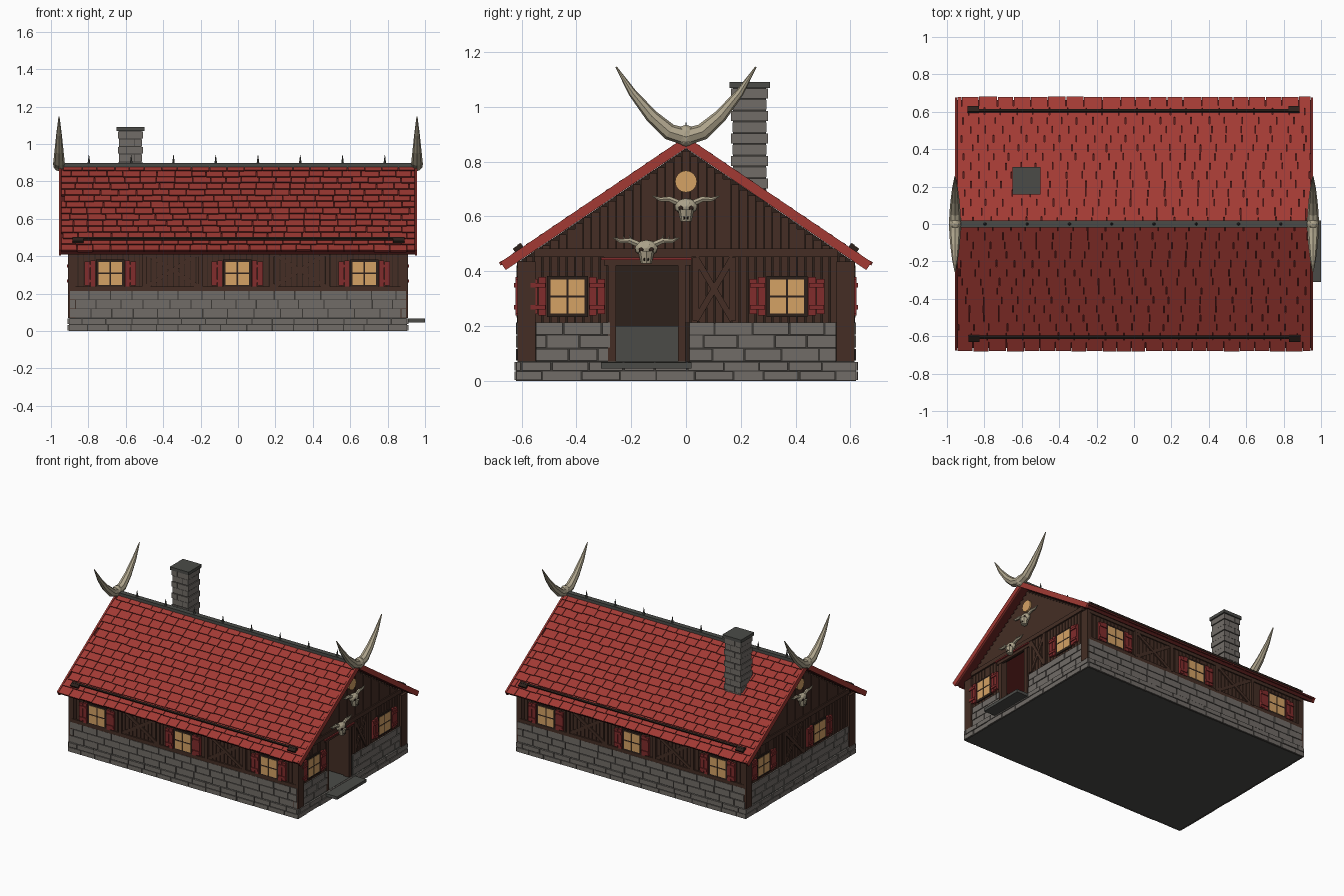
import bpy, bmesh, math, random
from mathutils import Matrix, Vector

random.seed(4)
if "Cube" in bpy.data.objects:
    bpy.data.objects.remove(bpy.data.objects["Cube"])


def material(name, r, g, b):
    m = bpy.data.materials.new(name)
    m.use_nodes = True
    m.diffuse_color = (r, g, b, 1)
    bsdf = next(n for n in m.node_tree.nodes if n.type == 'BSDF_PRINCIPLED')
    bsdf.inputs["Base Color"].default_value = (r, g, b, 1)
    bsdf.inputs["Roughness"].default_value = 0.9
    return m


ROOF = material("roof red", .36, .042, .034)
MAROON = material("dark maroon", .09, .012, .011)
SHUTTER = material("shutter red", .22, .025, .025)
TIMBER = material("timber brown", .058, .027, .018)
DARK = material("dark timber", .026, .015, .011)
STONE = material("stone grey", .165, .15, .135)
MORTAR = material("mortar grey", .045, .041, .037)
SLATE = material("slate", .07, .071, .064)
GLOW = material("window amber", .66, .36, .13)
BONE = material("bone", .42, .37, .26)

T = Matrix.Translation


def turn(angle, axis):
    return Matrix.Rotation(angle, 4, axis)


def side(k):
    """Frame of one wall: x to the right, -y outwards, z up."""
    return turn(k * math.pi / 2, 'Z')


class Part:
    def __init__(self, name, *mats):
        self.name, self.mats, self.bm = name, mats, bmesh.new()

    def paint(self, verts, mat):
        faces = {f for v in verts for f in v.link_faces}
        for f in faces:
            f.material_index = self.mats.index(mat or self.mats[0])
        return faces

    def box(self, M, x, y, z, mat=None, rot=Matrix()):
        """Box from (low, high) ranges, turned about its own centre."""
        mid = Vector([(a + b) / 2 for a, b in (x, y, z)])
        size = [abs(b - a) for a, b in (x, y, z)]
        mat4 = M @ T(mid) @ rot @ Matrix.Diagonal((*size, 1))
        return self.paint(bmesh.ops.create_cube(self.bm, size=1, matrix=mat4)["verts"], mat)

    def ball(self, M, centre, size, mat=None):
        mat4 = M @ T(centre) @ Matrix.Diagonal((*size, 1))
        self.paint(bmesh.ops.create_icosphere(self.bm, subdivisions=2, radius=1, matrix=mat4)["verts"], mat)

    def cone(self, M, r1, r2, depth, sides=8, mat=None):
        self.paint(bmesh.ops.create_cone(self.bm, cap_ends=True, segments=sides, radius1=r1,
                                         radius2=r2, depth=depth, matrix=M)["verts"], mat)

    def tube(self, M, points, radii, mat=None, sides=8):
        rings, pts = [], [Vector(p) for p in points]
        for i, (p, r) in enumerate(zip(pts, radii)):
            q = (pts[min(i + 1, len(pts) - 1)] - pts[max(i - 1, 0)]).to_track_quat('Z', 'Y')
            angles = [2 * math.pi * j / sides for j in range(sides)]
            rings.append([self.bm.verts.new(M @ (p + q @ Vector((r * math.cos(a), r * math.sin(a), 0))))
                          for a in angles])
        for a, b in zip(rings, rings[1:]):
            for j in range(sides):
                n = (j + 1) % sides
                self.bm.faces.new((a[j], a[n], b[n], b[j]))
        self.bm.faces.new(rings[0])
        self.bm.faces.new(rings[-1])
        self.paint([v for ring in rings for v in ring], mat)

    def prism(self, M, outline, y0, y1):
        face = self.bm.faces.new([self.bm.verts.new(M @ Vector((x, y0, z))) for x, z in outline])
        new = bmesh.ops.extrude_face_region(self.bm, geom=[face])["geom"]
        shift = M.to_3x3() @ Vector((0, y1 - y0, 0))
        bmesh.ops.translate(self.bm, vec=shift, verts=[v for v in new if isinstance(v, bmesh.types.BMVert)])

    def done(self):
        bmesh.ops.recalc_face_normals(self.bm, faces=self.bm.faces)
        mesh = bpy.data.meshes.new(self.name)
        self.bm.to_mesh(mesh)
        self.bm.free()
        for m in self.mats:
            mesh.materials.append(m)
        bpy.context.collection.objects.link(bpy.data.objects.new(self.name, mesh))


def courses(x0, x1, rows, length, gap):
    """Staggered pieces: row number, start and end."""
    for r in range(rows):
        x = x0 - length * (.5 * (r % 2) + random.uniform(.05, .2))
        while x < x1:
            step = length * random.uniform(.85, 1.15)
            a, b = max(x, x0) + gap, min(x + step, x1) - gap
            if b - a > .012:
                yield r, a, b
            x += step


LONG, END = .6, .885              # wall planes
DOOR = (-.27, -.015)
RIDGE, RUN, DROP = .89, .68, .46  # roof section
PITCH, SLOPE = math.atan2(DROP, RUN), math.hypot(RUN, DROP)

# Floor slab, doorstep and inner hearth wall
base = Part("floor_slab", SLATE)
base.box(Matrix(), (-.9, .9), (-.615, .615), (0, .07))
base.box(Matrix(), (.88, 1), (-.31, .02), (.045, .066))
base.box(Matrix(), (-.86, -.84), (-.56, .56), (.07, .2))
base.done()

# Stone plinth and lower wall
stone = Part("stonework", STONE, MORTAR)


def masonry(M, x0, x1, z0, z1, rows, front):
    stone.box(M, (x0 + .002, x1 - .002), (.02 - front, .006 - front), (z0, z1 - .004), MORTAR)
    h = (z1 - z0) / rows
    for r, a, b in courses(x0, x1, rows, .125, .003):
        out = front + random.uniform(-.002, .002)
        stone.box(M, (a, b), (.015 - front, -out), (z0 + r * h + .003, z0 + (r + 1) * h - .002))


for k in range(4):
    M = side(k)
    masonry(M, *((-.905, .905) if k % 2 == 0 else (-.622, .622)), 0, .07, 2, .91 if k % 2 else .625)
    if k % 2 == 0:
        masonry(M, -.9, .9, .07, .215, 3, .618)
    else:
        spans = [(-.55, DOOR[0] - .005), (.01, .55)] if k == 1 else [(-.55, .55)]
        for a, b in spans:
            masonry(M, a, b, .07, .215, 3, .9)
stone.done()

# Wall cores
core = Part("wall_cores", DARK)
peak, eave = .848, .442
roofline = [(.6, eave), (0, peak), (-.6, eave)]
doorway = [(-.6, .07), (DOOR[0], .07), (DOOR[0], .44), (DOOR[1], .44), (DOOR[1], .07), (.6, .07)]
core.prism(side(1), doorway + roofline, -END, -END + .03)
core.prism(side(3), [(-.6, .07), (.6, .07)] + roofline, -END, -END + .03)
for k in (0, 2):
    core.box(side(k), (-.88, .88), (-LONG, -LONG + .03), (.07, .445))
core.done()

# Planks, posts, beams and braces
wood = Part("timber_cladding", TIMBER, DARK)


def brace(M, x0, x1, z0, z1, plane):
    """Crossed braces in a frame."""
    w, h = x1 - x0, z1 - z0
    mx, mz, half = (x0 + x1) / 2, (z0 + z1) / 2, math.hypot(w, h) / 2
    for s in (-1, 1):
        wood.box(M, (mx - half, mx + half), (-plane - .014 - .001 * s, -plane), (mz - .011, mz + .011),
                 rot=turn(s * math.atan2(h, w), 'Y'))
        edge = mx + s * w / 2
        wood.box(M, (edge - .012, edge + .012), (-plane - .018, -plane), (z0, z1))


for k in (0, 2):
    M = side(k)
    for i in range(-29, 30):
        wood.box(M, (i * .03 - .013, i * .03 + .013), (-LONG - .007, -LONG), (.21, .43))
    for z in (.225, .425):
        wood.box(M, (-.89, .89), (-LONG - .016, -LONG), (z - .013, z + .013))
    for x in (-.35, .33):
        brace(M, x - .15, x + .15, .23, .42, LONG)
for k in (1, 3):
    M = side(k)
    for i in range(-19, 20):
        x = i * .03
        top = peak - (peak - eave) / .6 * (abs(x) + .014)
        if k == 3 or not DOOR[0] - .014 < x < DOOR[1] + .014:
            wood.box(M, (x - .0125, x + .0125), (-END - .007, -END), (.21, min(.46, top)))
        if top > .48:
            wood.box(M, (x - .0142, x + .0142), (-END - .01, -END), (.47, top))
    wood.box(M, (-.555, .555), (-END - .018, -END), (.452, .482))
    for s in (-1, 1):
        wood.box(M, (s * .55, s * .614), (-.908, -.87), (.07, .435))
    brace(M, *((.035, .17) if k == 1 else (-.17, .05)), .22, .45, END)
# Door frame and leaf standing open inwards
for x in DOOR:
    wood.box(side(1), (x - .014, x + .014), (-END - .014, -END + .03), (.07, .445))
wood.box(side(1), (DOOR[1] - .012, DOOR[1] + .004), (-END + .02, -END + .26), (.075, .435))
wood.box(side(1), (-.3, .02), (-END - .016, -END), (.42, .455))
wood.done()
lintel = Part("door_lintel", SHUTTER)
lintel.box(side(1), (-.31, .02), (-END - .026, -END), (.44, .45))
lintel.done()

# Windows with shutters
win = Part("windows", DARK, GLOW, SHUTTER)


def window(M, x, plane):
    z, hw, hh = .308, .062, .062
    win.box(M, (x - hw - .013, x + hw + .013), (-plane - .016, -plane), (z - hh - .013, z + hh + .013))
    for s in (-1, 1):
        for t in (-1, 1):
            win.box(M, (x + s * .004, x + s * hw), (-plane - .018, -plane), (z + t * .004, z + t * hh), GLOW)
        for i, (a, b) in enumerate(((.078, .106), (.109, .137))):
            d = .006 * i
            win.box(M, (x + s * a, x + s * b), (-plane - .022, -plane), (z - .07 + d, z + .07 - d), SHUTTER)
        for t in (-1, 1):
            win.box(M, (x + s * .08, x + s * .135), (-plane - .028, -plane), (z + t * .04 - .008, z + t * .04 + .008), SHUTTER)


for k, plane, spots in ((0, LONG, (-.683, -.004, .675)), (2, LONG, (-.675, .004, .683)),
                        (1, END, (-.432, .368)), (3, END, (-.41, .22))):
    for x in spots:
        window(side(k), x, plane)
# Round gable lights
for k in (1, 3):
    disc = side(k) @ T((0, -END - .012, .727)) @ turn(math.pi / 2, 'X')
    win.cone(disc, .04, .04, .02, 16, GLOW)
win.done()

# Roof decks, verge boards and shingles
deck = Part("roof_deck", MAROON, ROOF)
tiles = Part("roof_shingles", ROOF, MAROON)
guard = Part("snow_guards", DARK)
ROWS = 14
step = SLOPE / ROWS
for k in (0, 2):
    M = side(k) @ T((0, 0, RIDGE)) @ turn(-PITCH, 'X')
    deck.box(M, (-.95, .95), (0, SLOPE - .012), (-.032, -.012))
    for s in (-1, 1):
        deck.box(M, (s * .946, s * .958), (0, SLOPE - .004), (-.034, .001), ROOF)
    for r, a, b in courses(-.946, .946, ROWS, .088, .0018):
        end = (r + 1) * step + random.uniform(-.004, .002)
        faces = tiles.box(M, (a, b), (max(0, end - step * 1.15), end), (-.013, -.001), rot=turn(.1, 'X'))
        low = max(faces, key=lambda f: (M.inverted() @ f.calc_center_median()).y)
        low.material_index = 1
    # Snow guard rail on end blocks
    u = .6 / math.cos(PITCH)
    guard.box(M, (-.89, .88), (u - .006, u + .006), (.004, .018))
    for x in (-.86, .855):
        guard.box(M, (x - .03, x + .03), (u - .008, u + .028), (-.005, .016))
for part in (deck, tiles, guard):
    part.done()

# Ridge cap and spikes
ridge = Part("ridge_cap", SLATE)
ridge.box(Matrix(), (-.955, .955), (-.018, .018), (.868, .897))
for i in range(8):
    ridge.cone(T((-.797 + i * .226, 0, .917)), .009, .001, .05, 6)
ridge.done()

# Chimney in stone courses
chimney = Part("chimney", STONE, MORTAR, SLATE)
C = T((-.575, .232, 0))
chimney.box(C, (-.06, .06), (-.06, .06), (.6, 1.07), MORTAR)
for i in range(11):
    z, w = .62 + i * .041, .067 - .005 * (i % 2)
    split = .02 if i % 2 else -.02
    for a, b in ((-w, split - .002), (split + .002, w)):
        chimney.box(C, (a, b), (-w, w), (z, z + .036))
chimney.box(C, (-.074, .074), (-.074, .074), (1.068, 1.09), SLATE)
chimney.done()

# Great horns on both ridge ends
horns = Part("ridge_horns", BONE)
for x in (-.957, .957):
    horns.ball(Matrix(), (x, 0, .894), (.033, .036, .04))
    for s in (-1, 1):
        path = [(x, s * y, z) for y, z in ((0, .89), (.06, .908), (.125, .965), (.195, 1.05), (.255, 1.145))]
        horns.tube(Matrix(), path, (.032, .03, .024, .015, .003))
horns.done()

# Horned skulls on the gables
skulls = Part("gable_skulls", BONE, DARK)


def skull(k, x, z, tines):
    M = side(k) @ T((x, -END - .03, z))
    skulls.ball(M, (0, 0, .008), (.043, .026, .03))
    skulls.cone(M @ T((0, -.008, -.025)), .02, .03, .045)
    for s in (-1, 1):
        skulls.ball(M, (s * .019, -.022, .002), (.009, .006, .009), DARK)
        skulls.ball(M, (s * .007, -.03, -.034), (.003, .005, .006), DARK)
        path = [(s * a, 0, b) for a, b in ((.025, .02), (.06, .035), (.095, .034), (.122, .046))]
        skulls.tube(M, path, (.012, .011, .008, .002), sides=6)
        for i in range(tines):
            a = .055 + i * .022
            skulls.tube(M, [(s * a, 0, .034), (s * (a + .008), -.004, .058 - .004 * i)], (.005, .001), sides=5)


skull(1, 0, .628, 0)
skull(1, -.145, .476, 3)
skull(3, 0, .628, 0)
skulls.done()
